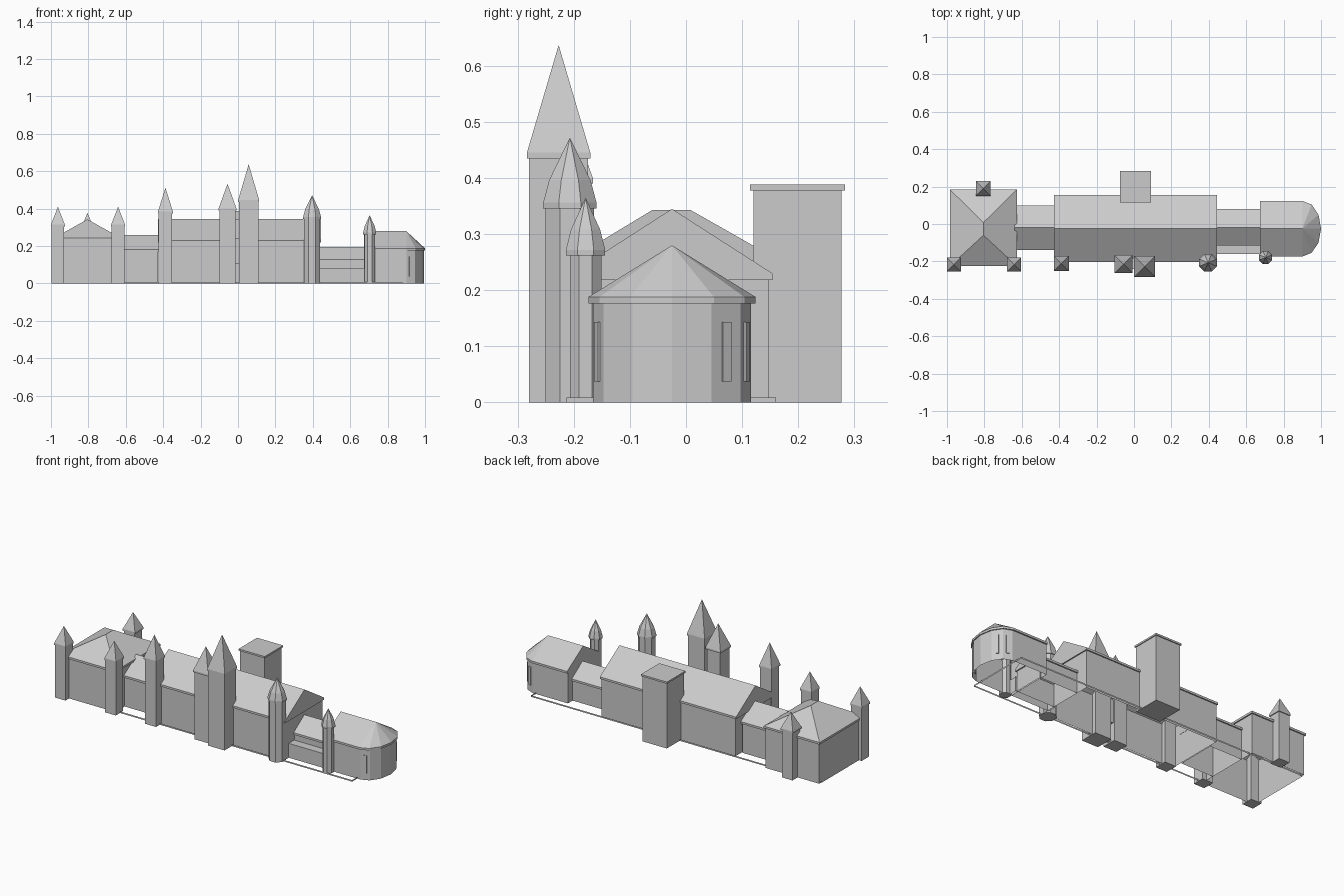
import bpy, bmesh, math

if "Cube" in bpy.data.objects:
    bpy.data.objects.remove(bpy.data.objects["Cube"], do_unlink=True)

GREY = (0.6, 0.6, 0.6, 1)
stone = bpy.data.materials.new("light_grey_stone")
stone.use_nodes = True
stone.diffuse_color = GREY
stone.node_tree.nodes["Principled BSDF"].inputs["Base Color"].default_value = GREY


def loft(name, rings, top=True, bottom=False):
    """Skin a stack of point rings; coincident points collapse to ridges and tips."""
    bm = bmesh.new()
    rows = [[bm.verts.new(p) for p in ring] for ring in rings]
    n = len(rows[0])
    for a, b in zip(rows, rows[1:]):
        for i in range(n):
            j = (i + 1) % n
            bm.faces.new((a[i], a[j], b[j], b[i]))
    if top:
        bm.faces.new(rows[-1])
    if bottom:
        bm.faces.new(rows[0][::-1])
    bmesh.ops.remove_doubles(bm, verts=bm.verts[:], dist=1e-5)
    bmesh.ops.recalc_face_normals(bm, faces=bm.faces[:])
    mesh = bpy.data.meshes.new(name)
    bm.to_mesh(mesh)
    bm.free()
    mesh.materials.append(stone)
    obj = bpy.data.objects.new(name, mesh)
    bpy.context.scene.collection.objects.link(obj)
    return obj


def rect(x0, x1, y0, y1, z):
    return [(x0, y0, z), (x1, y0, z), (x1, y1, z), (x0, y1, z)]


def square(x, y, h, z):
    return rect(x - h, x + h, y - h, y + h, z)


def octagon(x, y, h, z):
    r = h / math.cos(math.pi / 8)
    angles = [math.pi / 4 * (i + 0.5) for i in range(8)]
    return [(x + r * math.cos(a), y + r * math.sin(a), z) for a in angles]


def box(name, x0, x1, y0, y1, z0, z1, bottom=True):
    return loft(name, [rect(x0, x1, y0, y1, z0), rect(x0, x1, y0, y1, z1)], bottom=bottom)


def hall(name, x0, x1, y0, y1, eave, ridge, hip=None, lip=0.007):
    """Open-bottomed walls under a gabled roof, or a hipped one if hip=(x, y0, y1)."""
    wall = (x0 + lip, x1 - lip, y0 + lip, y1 - lip)
    mid = (y0 + y1) / 2
    crest = (hip[0], hip[0], hip[1], hip[2]) if hip else (x0, x1, mid, mid)
    loft(name + "_walls", [rect(*wall, 0), rect(*wall, eave)], top=False)
    loft(name + "_roof", [rect(*wall, eave - 0.012), rect(x0, x1, y0, y1, eave - 0.012),
                          rect(x0, x1, y0, y1, eave), rect(*crest, ridge)], top=False)


def tower(name, ring, x, y, body, cap, eave, tip, kink=None):
    """Shaft with a thin eave band and a pointed roof, optionally bulged at a kink."""
    loft(name + "_shaft", [ring(x, y, body, 0), ring(x, y, body, eave)], bottom=True)
    rings = [ring(x, y, cap, eave - 0.01), ring(x, y, cap, eave)]
    if kink:
        rings.append(ring(x, y, *kink))
    loft(name + "_roof", rings + [ring(x, y, 0, tip)], top=False, bottom=True)


# Halls, from the west block to the low east wing
hall("west_block", -0.984, -0.626, -0.225, 0.184, 0.243, 0.343, hip=(-0.805, -0.06, 0.008))
hall("west_link", -0.64, -0.42, -0.14, 0.10, 0.182, 0.258)
hall("main_hall", -0.428, 0.444, -0.204, 0.154, 0.23, 0.345)
hall("east_link", 0.43, 0.69, -0.115, 0.08, 0.128, 0.195)
box("front_porch", 0.43, 0.69, -0.16, -0.11, 0, 0.083, bottom=False)

# Square towers
for name, x, y, body, cap, eave, tip in (
        ("west_corner_tower", -0.963, -0.217, 0.034, 0.037, 0.315, 0.41),
        ("west_inner_tower", -0.641, -0.217, 0.034, 0.037, 0.315, 0.41),
        ("west_back_tower", -0.805, 0.19, 0.034, 0.039, 0.285, 0.377),
        ("hall_corner_tower", -0.388, -0.211, 0.036, 0.04, 0.384, 0.512),
        ("entrance_tower", -0.056, -0.214, 0.042, 0.048, 0.4, 0.533),
        ("great_tower", 0.057, -0.227, 0.0525, 0.0565, 0.445, 0.637)):
    tower(name, square, x, y, body, cap, eave, tip)

# Eight-sided turrets
tower("hall_turret", octagon, 0.396, -0.207, 0.043, 0.0475, 0.356, 0.472, (0.037, 0.396))
tower("chapel_turret", octagon, 0.704, -0.179, 0.028, 0.035, 0.272, 0.365, (0.026, 0.308))

# Panel between the two entrance towers, and the flat-topped rear tower
box("entrance_panel", -0.02, 0.01, -0.24, -0.18, 0.105, 0.24)
box("rear_tower", -0.071, 0.086, 0.12, 0.277, 0, 0.38)
box("rear_tower_cap", -0.076, 0.091, 0.114, 0.283, 0.378, 0.388)

# Chapel with a faceted round end
APSE_X, MID_Y, WEST_X = 0.90, -0.025, 0.675


def chapel_ring(half, depth, z, west=WEST_X):
    arc = [math.radians(a) for a in range(-90, 91, 30)]
    pts = [(APSE_X + depth * math.cos(a), MID_Y + half * math.sin(a), z) for a in arc]
    return pts + [(west, MID_Y + half, z), (west, MID_Y - half, z)]


loft("chapel_walls", [chapel_ring(0.141, 0.094, 0), chapel_ring(0.141, 0.094, 0.188)], top=False)
loft("chapel_roof", [chapel_ring(0.141, 0.094, 0.176), chapel_ring(0.149, 0.1, 0.176),
                     chapel_ring(0.149, 0.1, 0.188), chapel_ring(0, 0, 0.28)], top=False)

# Narrow window plates on the apse facets
for name, angle in (("front", -75), ("back", 75), ("back_corner", 45)):
    a = math.radians(angle)
    window = box("apse_window_" + name, -0.004, 0.004, -0.009, 0.009, 0.037, 0.143)
    # Facet midpoint and outward direction on the elliptical plan
    p, q = a - math.pi / 12, a + math.pi / 12
    dx, dy = 0.094 * (math.cos(q) - math.cos(p)), 0.141 * (math.sin(q) - math.sin(p))
    window.location = (APSE_X + 0.047 * (math.cos(p) + math.cos(q)),
                       MID_Y + 0.0705 * (math.sin(p) + math.sin(q)), 0)
    window.rotation_euler.z = math.atan2(-dx, dy)

# Low upright kerb around the whole site
kerb = (-0.98, 0.88, -0.213, 0.16)
loft("ground_kerb", [rect(*kerb, 0), rect(*kerb, 0.009)], top=False)
